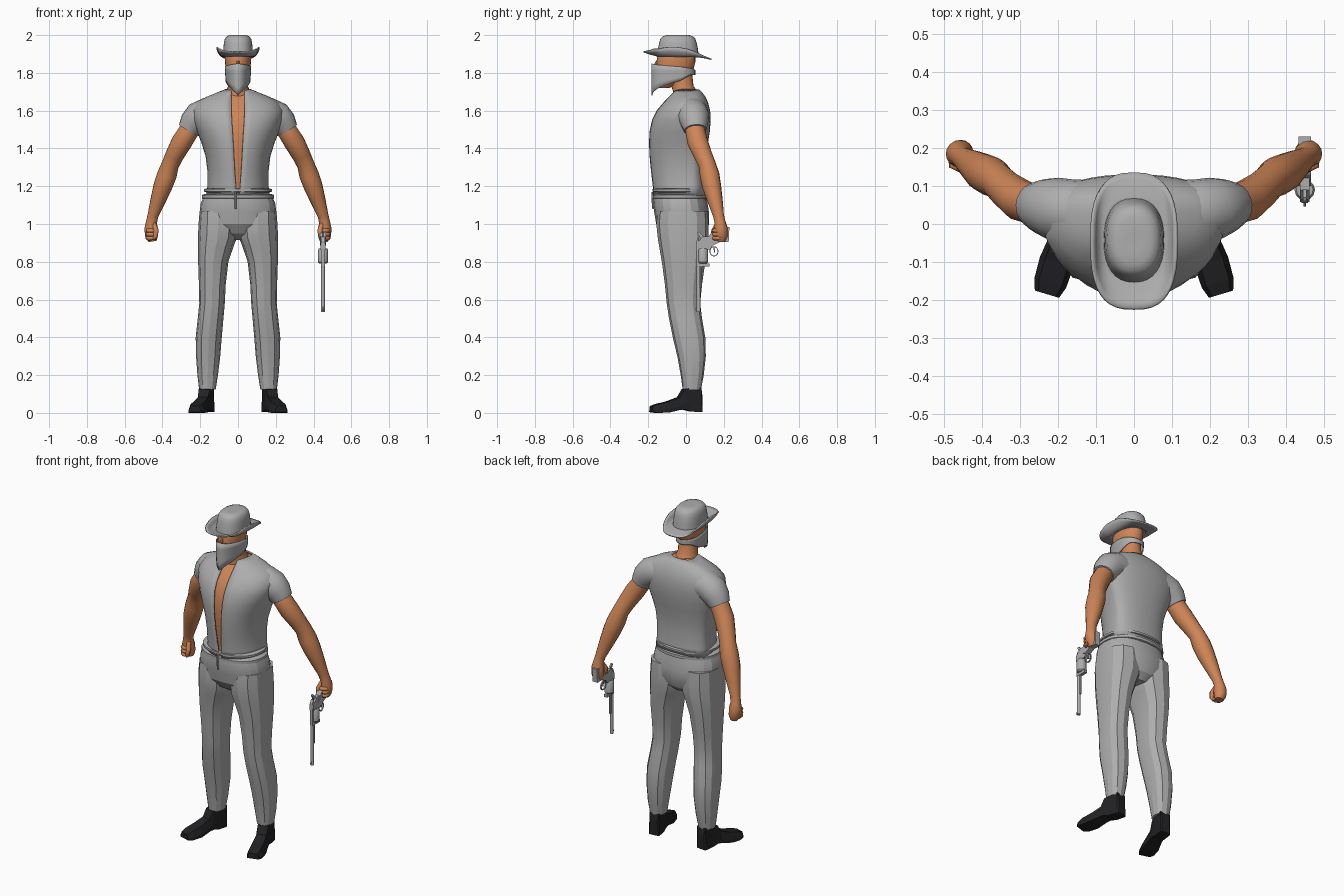
import bpy, bmesh, math
from mathutils import Vector


def material(name, rgb):
    m = bpy.data.materials.new(name)
    m.diffuse_color = (*rgb, 1)
    return m


CLOTH = material("grey_cloth", (0.42, 0.42, 0.42))
SKIN = material("tan_skin", (0.62, 0.235, 0.095))
BLACK = material("black_leather", (0.016, 0.016, 0.018))


def build(name, rings, mat, closed=True, caps=True, smooth=35, mirror=False, thick=0):
    """Skin a list of equal-length point rings."""
    bm = bmesh.new()
    rows = [[bm.verts.new(p) for p in r] for r in rings]
    n = len(rows[0])
    for a, b in zip(rows, rows[1:]):
        for i in range(n if closed else n - 1):
            j = (i + 1) % n
            bm.faces.new((a[i], a[j], b[j], b[i]))
    if caps:
        bm.faces.new(rows[0])
        bm.faces.new(rows[-1])
    bmesh.ops.recalc_face_normals(bm, faces=bm.faces)
    me = bpy.data.meshes.new(name)
    bm.to_mesh(me)
    bm.free()
    me.materials.append(mat)
    ob = bpy.data.objects.new(name, me)
    bpy.context.collection.objects.link(ob)
    bpy.context.view_layer.objects.active = ob
    ob.select_set(True)
    if smooth:
        bpy.ops.object.shade_smooth_by_angle(angle=math.radians(smooth))
    ob.select_set(False)
    if mirror:
        ob.modifiers.new("mirror", "MIRROR")
    if thick:
        s = ob.modifiers.new("thickness", "SOLIDIFY")
        s.thickness, s.offset = thick, 0
    return ob


def oval(z, x0, x1, y0, y1, n=24, yc=None, power=1.0, gap=0.0, inset=0.0):
    """Horizontal ring starting at the front, optionally open by a gap there."""
    x0, x1, y0, y1 = x0 + inset, x1 - inset, y0 + inset, y1 - inset
    yc = (y0 + y1) / 2 if yc is None else yc
    cx, rx = (x0 + x1) / 2, (x1 - x0) / 2
    phi = math.asin(min(gap / rx, 1)) if gap else 0
    pts = []
    for i in range(n):
        t = phi + (2 * math.pi - 2 * phi) * i / (n - 1 if gap else n)
        s, c = math.sin(t), math.cos(t)
        x = cx + rx * math.copysign(abs(s) ** power, s)
        y = yc - (yc - y0 if c > 0 else y1 - yc) * math.copysign(abs(c) ** power, c)
        pts.append((x, y, z))
    return pts


def tube(name, path, mat, n=14, **kw):
    """Tube through (x, y, z, radius) stations."""
    pts = [Vector(p[:3]) for p in path]
    rings = []
    for i, p in enumerate(path):
        d = (pts[min(i + 1, len(pts) - 1)] - pts[max(i - 1, 0)]).normalized()
        u = d.cross(Vector((0, 1, 0.01))).normalized()
        v = d.cross(u)
        rings.append([pts[i] + p[3] * (u * math.cos(2 * math.pi * k / n) + v * math.sin(2 * math.pi * k / n))
                      for k in range(n)])
    return build(name, rings, mat, **kw)


# Shirt and the chest under it: z, half width, front y, back y, opening half width
torso = [(1.15, .165, -.170, .105, .004), (1.20, .158, -.172, .100, .008), (1.28, .158, -.182, .095, .013),
         (1.36, .168, -.190, .100, .017), (1.43, .190, -.193, .112, .020), (1.49, .213, -.190, .122, .023),
         (1.55, .235, -.177, .127, .026), (1.60, .240, -.152, .124, .028), (1.64, .215, -.118, .114, .029),
         (1.67, .165, -.090, .100, .030), (1.69, .115, -.072, .086, .031), (1.71, .066, -.060, .066, .032)]
build("open_shirt", [oval(z, -w, w, f, b, 41, .03, .9, g) for z, w, f, b, g in torso], CLOTH,
      closed=False, caps=False, thick=.008)
build("chest", [oval(z, -w, w, f, b, 40, .03, .9, inset=.012) for z, w, f, b, g in torso], SKIN)
tube("sleeve", [(.10, .03, 1.58, .085), (.17, .033, 1.583, .085), (.208, .04, 1.565, .083),
                (.238, .046, 1.535, .073), (.260, .05, 1.497, .060)], CLOTH, 20, mirror=True)

# Arms and fists
tube("arm", [(.225, .045, 1.56, .045), (.262, .05, 1.49, .053), (.300, .063, 1.43, .055),
             (.335, .09, 1.365, .049), (.358, .112, 1.315, .046), (.376, .125, 1.26, .052),
             (.398, .136, 1.20, .050), (.425, .155, 1.12, .040), (.450, .172, 1.045, .029),
             (.458, .18, 1.01, .029), (.460, .185, .975, .036), (.457, .188, .935, .034),
             (.452, .188, .908, .022)], SKIN, 16, mirror=True, smooth=60)
tube("thumb", [(.445, .165, 1.0, .012), (.434, .148, .965, .014), (.437, .142, .935, .012),
               (.445, .146, .918, .006)], SKIN, 8, mirror=True, smooth=60)
for i in range(3):
    z = .925 + i * .02
    tube("finger_%d" % (i + 1), [(.480, .185, z, .010), (.477, .155, z, .012), (.458, .146, z, .011),
                                 (.438, .155, z, .009)], SKIN, 8, mirror=True, smooth=60)

# Trousers
hips = [(.915, .05, -.07, .07), (.95, .13, -.125, .105), (1.0, .195, -.158, .122), (1.06, .203, -.168, .122),
        (1.11, .197, -.175, .114), (1.145, .182, -.172, .108)]
build("trouser_hips", [oval(z, -w, w, f, b, 20, power=.85) for z, w, f, b in hips], CLOTH, smooth=20)
legs = [(.125, .118, .206, -.018, .080), (.20, .106, .215, -.028, .094), (.30, .094, .222, -.046, .105),
        (.40, .086, .224, -.070, .102), (.50, .077, .213, -.090, .085), (.58, .070, .205, -.102, .075),
        (.68, .065, .207, -.112, .085), (.80, .051, .211, -.128, .102), (.88, .024, .213, -.142, .112),
        (.93, .004, .212, -.150, .118), (1.0, .0, .209, -.157, .120), (1.07, .01, .203, -.150, .115)]
build("trouser_leg", [oval(z, a, b, f, k, 12, power=.85) for z, a, b, f, k in legs], CLOTH,
      smooth=20, mirror=True)
for name, z, w, h in (("shirt_hem", 1.178, .180, .010), ("waistband", 1.145, .190, .014)):
    prof = [(-h, .012), (-h * .6, 0), (h * .6, 0), (h, .012)]
    build(name, [oval(z + dz, -w, w, -.178, .118, 28, power=.9, inset=d) for dz, d in prof], CLOTH)
tube("fly_strap", [(-.012, -.178, 1.17, .006), (-.014, -.178, 1.13, .006), (-.012, -.174, 1.08, .005)], CLOTH, 6)

# Shoes: distance behind ankle axis, half width at the bottom and top, sole z, upper z
stations = [(.085, .026, .022, .006, .09), (.078, .032, .030, .004, .135), (.02, .034, .034, .008, .135),
            (-.015, .034, .030, .018, .125), (-.04, .036, .026, .016, .083), (-.10, .044, .030, .002, .06),
            (-.155, .042, .030, 0, .047), (-.185, .032, .022, .004, .036)]
rings = []
for y, wb, wt, z0, z1 in stations:
    cx = .162 - .30 * (y - .04) * (1 if y < .04 else .4)
    rings.append([(cx + s * w, y + s * w * (.30 if y < 0 else .1), z) for s, w, z in
                  ((-1, wb, z0), (1, wb, z0), (1, wb, z0 + .3 * (z1 - z0)), (1, wt, z1),
                   (-1, wt, z1), (-1, wb, z0 + .3 * (z1 - z0)))])
build("shoe", rings, BLACK, smooth=0, mirror=True)

# Neck and head
neck = [(1.66, .085, -.075, .085), (1.70, .064, -.068, .062), (1.73, .053, -.078, .040), (1.80, .053, -.085, .032)]
build("neck", [oval(z, -w, w, f, b, 20) for z, w, f, b in neck], SKIN)
head = [(1.72, .022, -.145, -.09), (1.74, .040, -.155, -.04), (1.78, .056, -.16, .015), (1.82, .065, -.158, .040),
        (1.86, .069, -.155, .050), (1.90, .069, -.150, .050), (1.94, .058, -.13, .035)]
build("head", [oval(z, -w, w, f, b, 24) for z, w, f, b in head], SKIN)
tube("nose", [(0, -.150, 1.865, .007), (0, -.162, 1.84, .010), (0, -.160, 1.82, .010)], SKIN, 8)

# Neckerchief: pointed at the front, narrow band behind
rings = []
for k in range(5):
    f = k / 4
    row = []
    for i, (x, y, _) in enumerate(oval(0, -.068, .068, -.18, .047, 36, -.03)):
        t = min(i, 36 - i) / 18
        top = 1.85 - .035 * t
        low = 1.68 + .11 * min(1, t * 1.35) ** .85
        row.append((x * (1 - .12 * f * (1 - t)), y, top + (low - top) * f))
    rings.append(row)
build("neckerchief", rings, CLOTH, caps=False, thick=.004)

# Hat: crown with soft top, brim curled up at both sides
crown = [(1.885, .080, -.155, .068), (1.92, .078, -.150, .064), (1.955, .075, -.143, .058),
         (1.98, .070, -.136, .050), (1.993, .060, -.124, .038), (2.0, .044, -.104, .018), (1.998, .02, -.07, -.02)]
build("hat_crown", [oval(z, -w, w, f, b, 32, power=.85) for z, w, f, b in crown], CLOTH, smooth=50)
rings = []
for k in range(6):
    f = k / 5
    row = oval(0, -.072 - .040 * f, .072 + .040 * f, -.14 - .085 * f, .055 + .08 * f, 40, power=.72)
    rings.append([(x, y, 1.888 - .09 * (y + .045) * f + .048 * f ** 2 * (abs(x) / .112) ** 3
                   * (1 - min(1, abs(y + .045) / .21) ** 2) + (.008 * f if y < -.15 else 0)) for x, y, _ in row])
build("hat_brim", rings, CLOTH, caps=False, smooth=60, thick=.007)

# Revolver, muzzle down, in the right-hand side fist
GX = .45


def gun_tube(name, path, n=12, **kw):
    return tube(name, [(GX, y, z, r) for y, z, r in path], CLOTH, n, **kw)


def gun_plate(name, outline, half):
    return build(name, [[(GX + s * half, y, z) for y, z in outline] for s in (-1, 1)], CLOTH, smooth=0)


gun_tube("barrel", [(.066, .535, .010), (.066, .80, .010)])
gun_tube("ejector_rod", [(.080, .66, .006), (.080, .80, .006)], 8)
gun_tube("cylinder", [(.09, .79, .020), (.09, .798, .027), (.09, .862, .027), (.09, .87, .022)], 12)
gun_plate("front_sight", [(.058, .54), (.058, .565), (.046, .545)], .003)
gun_plate("top_strap", [(.056, .775), (.066, .775), (.066, .93), (.056, .91)], .008)
gun_plate("frame", [(.06, .865), (.128, .865), (.15, .90), (.14, .935), (.09, .935), (.058, .90)], .013)
gun_plate("front_frame", [(.06, .775), (.125, .775), (.125, .792), (.06, .792)], .010)
gun_plate("hammer", [(.075, .925), (.06, .955), (.07, .96), (.095, .93)], .005)
gun_plate("grip", [(.10, .90), (.14, .885), (.18, .905), (.226, .905), (.230, .985), (.19, .985), (.13, .95)], .016)
guard = [(.148 + .024 * math.cos(a), .855 + .027 * math.sin(a)) for a in [i * math.pi / 8 for i in range(17)]]
rings = [[(GX + sx * .004, .148 + (y - .148) * k, .855 + (z - .855) * k)
          for sx, k in ((-1, .82), (1, .82), (1, 1), (-1, 1))] for y, z in guard[:-1]]
build("trigger_guard", rings + [rings[0]], CLOTH, caps=False, smooth=30)
gun_plate("trigger", [(.143, .882), (.151, .882), (.154, .85), (.149, .85)], .003)
